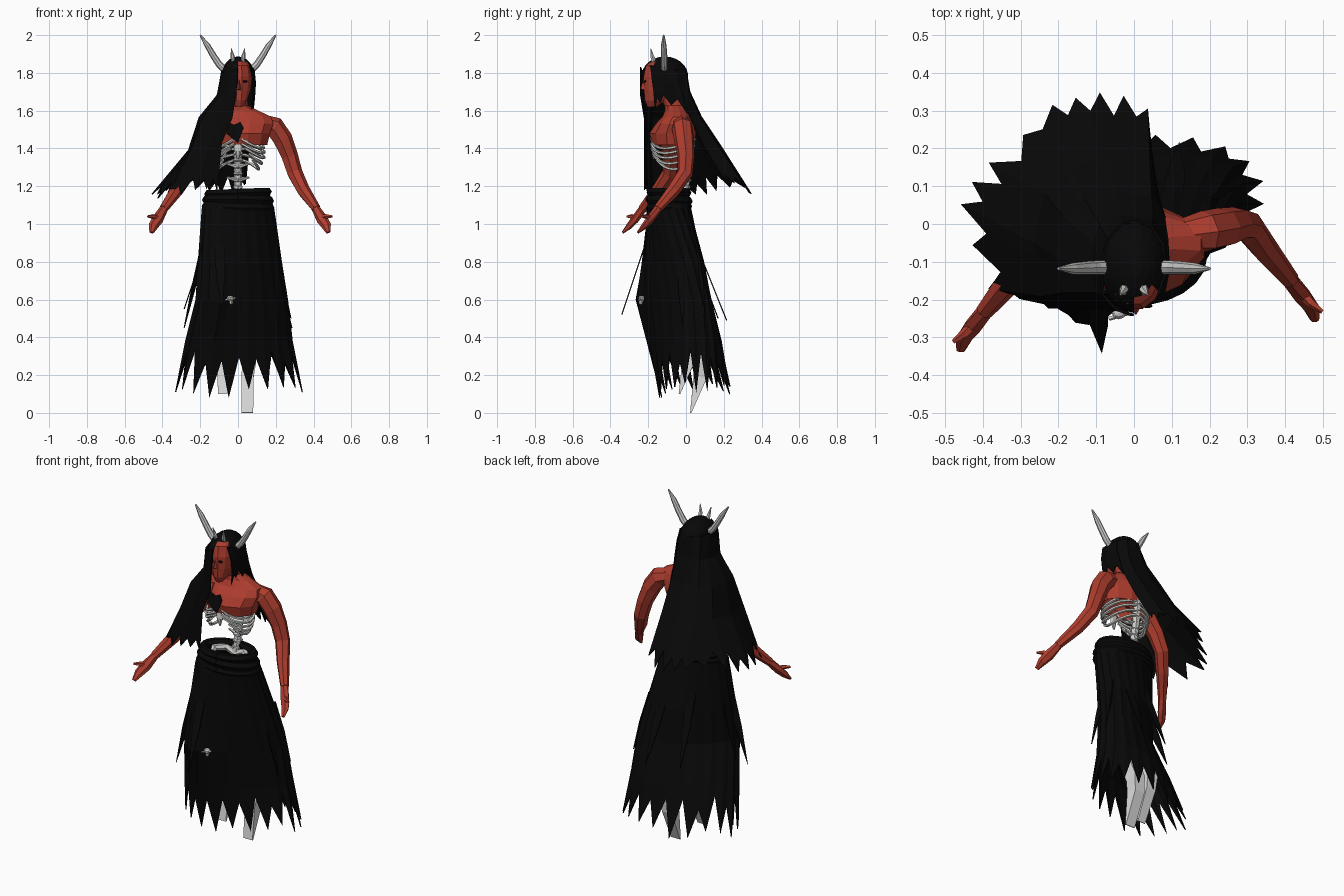
import bpy, bmesh, math, random
from mathutils import Vector as V
random.seed(4)

def material(name, c):
    m = bpy.data.materials.new(name)
    m.diffuse_color = (*c, 1)
    return m
RED = material("red_skin", (0.42, 0.046, 0.027))
BLACK = material("black_cloth_hair", (0.0025, 0.0025, 0.0025))
BONE = material("bone_grey", (0.62, 0.62, 0.60))
HORN = material("horn_grey", (0.58, 0.58, 0.57))
LEG = material("pale_leg", (0.74, 0.74, 0.74))

def mesh(name, verts, faces, mat, thick=0):
    me = bpy.data.meshes.new(name)
    me.from_pydata([tuple(v) for v in verts], [], faces)
    me.materials.append(mat)
    ob = bpy.data.objects.new(name, me)
    bpy.context.collection.objects.link(ob)
    bm = bmesh.new()
    bm.from_mesh(me)
    bmesh.ops.recalc_face_normals(bm, faces=bm.faces)
    bm.to_mesh(me)
    bm.free()
    if thick:
        s = ob.modifiers.new("thickness", 'SOLIDIFY')
        s.thickness, s.offset = thick, 0
    return ob

def bridge(name, rings, mat, closed=True, caps=True, thick=0):
    """Join rows of equal length with quads."""
    n = len(rings[0])
    verts = [v for r in rings for v in r]
    faces = []
    for i in range(len(rings) - 1):
        for j in range(n if closed else n - 1):
            k = (j + 1) % n
            faces.append((i*n + j, i*n + k, (i+1)*n + k, (i+1)*n + j))
    if caps:
        faces += [tuple(range(n)), tuple(range(len(verts) - n, len(verts)))]
    return mesh(name, verts, faces, mat, thick)

def loft(name, levels, sides, mat, caps=True, thick=0):
    """Horizontal ellipses: z, cx, cy, rx, ry."""
    rings = []
    for z, cx, cy, rx, ry in levels:
        rings.append([V((cx + rx*math.sin(2*math.pi*(j + .5)/sides),
                         cy - ry*math.cos(2*math.pi*(j + .5)/sides), z)) for j in range(sides)])
    return bridge(name, rings, mat, True, caps, thick)

def tube(name, pts, radii, mat, sides=6, ref=(0, 1, 0), turn=0.0):
    pts = [V(p) for p in pts]
    rings = []
    for i, p in enumerate(pts):
        t = (pts[min(i + 1, len(pts) - 1)] - pts[max(i - 1, 0)]).normalized()
        a = t.cross(V(ref)).normalized()
        b = t.cross(a)
        r = radii[i] if isinstance(radii, (list, tuple)) else radii
        ra, rb = r if isinstance(r, tuple) else (r, r)
        rings.append([p + a*ra*math.cos(turn + 2*math.pi*j/sides) + b*rb*math.sin(turn + 2*math.pi*j/sides)
                      for j in range(sides)])
    return bridge(name, rings, mat)

def blob(name, loc, size, mat, seg=8):
    bm = bmesh.new()
    bmesh.ops.create_uvsphere(bm, u_segments=seg, v_segments=max(5, seg*2//3), radius=1)
    for v in bm.verts:
        v.co = V(loc) + V((v.co.x*size[0], v.co.y*size[1], v.co.z*size[2]))
    me = bpy.data.meshes.new(name)
    bm.to_mesh(me)
    bm.free()
    me.materials.append(mat)
    ob = bpy.data.objects.new(name, me)
    bpy.context.collection.objects.link(ob)
    return ob

def hair_sheet(name, locks, per, jag):
    """Interpolate sideways between key locks, ending in ragged points."""
    cols = []
    for c in range((len(locks) - 1)*per + 1):
        i = min(c//per, len(locks) - 2)
        col = [V(a).lerp(V(b), c/per - i) for a, b in zip(locks[i], locks[i + 1])]
        cut = random.uniform(.88, 1.04) if c % 2 == 0 else 1 - jag*random.uniform(.7, 1.1)
        col[-1] = col[-2].lerp(col[-1], cut)
        cols.append(col)
    return bridge(name, cols, BLACK, False, False, .006)

def strip(name, base, tip, wide):
    """Thin pointed cloth strand, wide along the given direction."""
    a, t, w = V(base), V(tip), V(wide)
    m = a.lerp(t, .5)
    mesh(name, [a - w, a + w, m + w*.8, t, m - w*.8], [(0, 1, 2, 3, 4)], BLACK, .006)

# Head, face and chest (open underneath)
loft("head", [(1.62, .005, -.18, .02, .025), (1.655, .005, -.163, .045, .058), (1.71, .005, -.143, .064, .082),
              (1.78, .003, -.13, .075, .098), (1.84, 0, -.12, .07, .095), (1.875, 0, -.115, .035, .05)], 12, RED)
mesh("nose", [(.005, -.241, 1.715), (-.008, -.22, 1.71), (.018, -.22, 1.71), (.006, -.226, 1.765)],
     [(0, 1, 3), (0, 3, 2), (0, 2, 1)], RED)
for s in (-1, 1):
    blob("eye", (.003 + s*.032, -.217, 1.755), (.015, .006, .006), BLACK)
loft("chest", [(1.42, .012, -.07, .145, .108), (1.48, .012, -.07, .16, .125), (1.53, .015, -.06, .175, .1),
               (1.565, .015, -.05, .165, .075), (1.6, .005, -.05, .1, .06), (1.625, 0, -.06, .052, .052),
               (1.7, 0, -.09, .048, .055)], 12, RED, False, .006)

# Arms: the far one is mirrored, carried further forward and tucked under the hair
for s in (1, -1):
    def put(p):
        tuck = .05*max(0, min(1, (p[2] - 1.22)/.25))
        return V(p) if s > 0 else V((-p[0] + .02 + tuck, p[1] - .08, p[2] - tuck*.2))
    tube("arm", [put(p) for p in [(.13, -.03, 1.535), (.19, -.02, 1.515), (.235, -.01, 1.45), (.272, 0, 1.36),
                                  (.3, -.005, 1.27), (.345, -.065, 1.18), (.415, -.15, 1.08)]],
         [.045, .056, .054, .046, .042, .036, .024], RED, 7)
    tube("hand", [put(p) for p in [(.41, -.145, 1.085), (.445, -.19, 1.025), (.468, -.22, .99), (.478, -.255, .955)]],
         [.022, (.03, .02), (.026, .016), (.012, .006)], RED, 6)
    tube("thumb", [put(p) for p in [(.44, -.18, 1.03), (.468, -.21, 1.04), (.498, -.232, 1.04)]],
         [.016, .013, .006], RED, 5, (0, 0, 1))

# Horns
for s in (-1, 1):
    tube("large_horn", [(s*.065, -.115, 1.81), (s*.1, -.115, 1.845), (s*.13, -.116, 1.89), (s*.162, -.118, 1.945),
                        (s*.2, -.118, 2.0)], [.018, .018, .017, .015, .004], HORN, 8)
    tube("small_horn", [(s*.024, -.165, 1.85), (s*.028, -.178, 1.885), (s*.036, -.187, 1.93)],
         [.013, .011, .002], HORN, 6)

# Hair: skull cap, long mane draped over one shoulder, short near-side lock
cap = blob("hair_cap", (0, -.112, 1.78), (.088, .124, .107), BLACK, 20)
bm = bmesh.new()
bm.from_mesh(cap.data)
gone = [f for f in bm.faces if f.calc_center_median().z < 1.75 or
        (f.calc_center_median().x > -.005 and f.calc_center_median().y < -.165 and f.calc_center_median().z < 1.865)]
bmesh.ops.delete(bm, geom=gone, context='FACES')
bm.to_mesh(cap.data)
bm.free()
MANE = [
    [(.08, -.06, 1.82), (.085, -.03, 1.69), (.08, .02, 1.57), (.06, .09, 1.42), (.04, .21, 1.22)],
    [(.045, -.005, 1.82), (.05, .015, 1.7), (.045, .07, 1.57), (.04, .165, 1.42), (.035, .32, 1.18)],
    [(-.03, .0, 1.82), (-.035, .02, 1.7), (-.045, .08, 1.57), (-.07, .18, 1.42), (-.09, .345, 1.16)],
    [(-.07, -.04, 1.82), (-.09, .0, 1.7), (-.13, .065, 1.57), (-.16, .145, 1.42), (-.22, .33, 1.17)],
    [(-.085, -.1, 1.82), (-.105, -.05, 1.69), (-.185, .02, 1.57), (-.235, .08, 1.41), (-.38, .16, 1.18)],
    [(-.085, -.14, 1.81), (-.11, -.12, 1.68), (-.205, -.085, 1.565), (-.262, -.05, 1.39), (-.47, .06, 1.14)],
    [(-.08, -.19, 1.8), (-.1, -.18, 1.67), (-.185, -.18, 1.56), (-.245, -.19, 1.4), (-.38, -.17, 1.13)],
    [(-.045, -.228, 1.8), (-.06, -.222, 1.68), (-.1, -.22, 1.56), (-.15, -.22, 1.42), (-.23, -.22, 1.17)],
    [(.0, -.24, 1.83), (-.01, -.24, 1.68), (-.03, -.22, 1.56), (-.085, -.215, 1.43), (-.11, -.205, 1.18)]]
hair_sheet("long_hair", MANE, 4, .33)
hair_sheet("side_lock", [
    [(.062, -.19, 1.84), (.08, -.18, 1.76), (.08, -.172, 1.7), (.072, -.165, 1.61)],
    [(.085, -.12, 1.82), (.092, -.12, 1.75), (.09, -.12, 1.7), (.085, -.12, 1.65)],
    [(.075, -.05, 1.82), (.088, -.04, 1.75), (.085, -.02, 1.69), (.08, .01, 1.58)]], 3, .6)
mesh("chest_lock", [(-.08, -.18, 1.55), (-.02, -.188, 1.525), (.012, -.188, 1.54), (.03, -.194, 1.51),
                    (.0, -.202, 1.43), (-.06, -.202, 1.48)], [(0, 1, 2, 3, 4, 5)], BLACK, .006)

# Ribcage, spine and pelvis
for i, z in enumerate((1.44, 1.415, 1.39, 1.36, 1.33)):
    w = (.13, .135, .132, .122, .105)[i]
    end = (1, 1, .95, .88, .78)[i]*math.pi*.97
    for s in (-1, 1):
        arc = [(s*(.005 + w*math.sin(end*k/11)), -.075 + .108*math.cos(end*k/11),
                z + .01 - .05*math.sin(math.pi*(k/11)**1.5)) for k in range(12)]
        tube("rib", arc, [(.009, .008)]*12, BONE, 5, (0, 0, 1))
tube("breastbone", [(0, -.17, 1.43), (0, -.175, 1.39), (0, -.17, 1.345)], [(.025, .008), (.02, .008), (.006, .005)], BONE)
tube("spine", [(0, .03, 1.48), (0, .015, 1.3), (0, -.02, 1.12)], .022, BONE, 6)
for i in range(9):
    z = 1.16 + i*.036
    blob("vertebra", (0, -.008 + i*.004, z), (.03, .03, .014), BONE, 6)
    if i in (0, 2, 4):
        tube("vertebra_wing", [(-.06, 0, z + .014), (0, -.005, z), (.06, 0, z + .014)], [.006, .013, .006], BONE, 5)
for s in (-1, 1):
    tube("pelvis", [(0, -.02, 1.12), (s*.06, -.02, 1.145), (s*.11, -.07, 1.145), (s*.09, -.13, 1.1)],
         [.02, .022, .02, .015], BONE, 6, (0, 0, 1))

# Skirt with ragged hem, skewed by the forward knee: z, cx, cy, rx, ry, skew, knee
N = 40
levels = [(1.15, 0, -.09, .168, .105, 0, 0), (1.08, 0, -.09, .188, .112, .08, 0), (.8, .01, -.065, .218, .135, .35, .01),
          (.6, .02, -.05, .24, .143, .46, .035), (.38, .005, .0, .28, .165, .28, .02), (.1, .005, .05, .335, .185, .1, 0)]
rings = []
for i, (z, cx, cy, rx, ry, skew, knee) in enumerate(levels):
    ring = []
    for j in range(N):
        a = 2*math.pi*j/N
        fold = 1 + (.02 if j % 2 else -.01)*(i > 0)
        x = rx*fold*math.sin(a)
        p = V((cx + x, cy + skew*x - ry*fold*math.cos(a), z))
        if math.cos(a) > 0:
            p.y -= knee*math.exp(-((p.x + .12)/.06)**2)
        if i == 5:
            f = random.uniform(.78, 1.08) if j % 2 else random.uniform(.15, .45)
            p = rings[-1][j].lerp(p, f)
        ring.append(p)
    rings.append(ring)
bridge("ragged_skirt", rings, BLACK, True, False, .006)
for k, (z, r) in enumerate(((1.165, .024), (1.125, .026), (1.09, .018))):
    loop = [((.155 + .01*k)*math.sin(2*math.pi*j/24), -.09 - (.095 + .005*k)*math.cos(2*math.pi*j/24),
             z + .006*math.sin(2*math.pi*j/24 + 2*k)) for j in range(25)]
    tube("waistband", loop, r, BLACK, 6, (0, 0, 1))

# Loose cloth strands
for b, t, w in [((-.1, -.19, .97), (-.085, -.34, .52), (.03, 0, 0)),
                ((-.18, -.15, .9), (-.285, -.18, .45), (.012, .02, 0)),
                ((-.185, -.11, .85), (-.285, -.06, .55), (0, .03, 0)),
                ((.19, -.02, .85), (.285, -.02, .45), (0, .025, 0)),
                ((.19, .04, .85), (.28, .1, .5), (.01, .03, 0)),
                ((.1, .05, .9), (.12, .215, .49), (.03, 0, 0)),
                ((-.05, .02, .9), (-.08, .17, .5), (.03, 0, 0))]:
    strip("cloth_strand", b, t, w)

# Small skull ornament
blob("ornament_skull", (-.04, -.235, .605), (.02, .018, .016), BONE, 8)
tube("ornament_jaw", [(-.038, -.237, .6), (-.036, -.24, .575)], [.012, .008], BONE, 5)
tube("ornament_crossbar", [(-.066, -.25, .598), (-.014, -.235, .608)], .006, BONE, 5, (0, 0, 1))

# Pointed legs below the hem
tube("left_leg", [(.07, -.06, .62), (.06, .085, .27), (.05, .075, .19), (.05, .025, .0)],
     [.055, (.05, .055), (.046, .05), (.043, .005)], LEG, 4, (0, 1, 0), math.pi/4)
tube("right_leg", [(-.1, -.15, .62), (-.088, .02, .36), (-.082, .015, .28), (-.08, -.035, .1)],
     [.055, (.05, .055), (.044, .048), (.036, .005)], LEG, 4, (0, 1, 0), math.pi/4)
